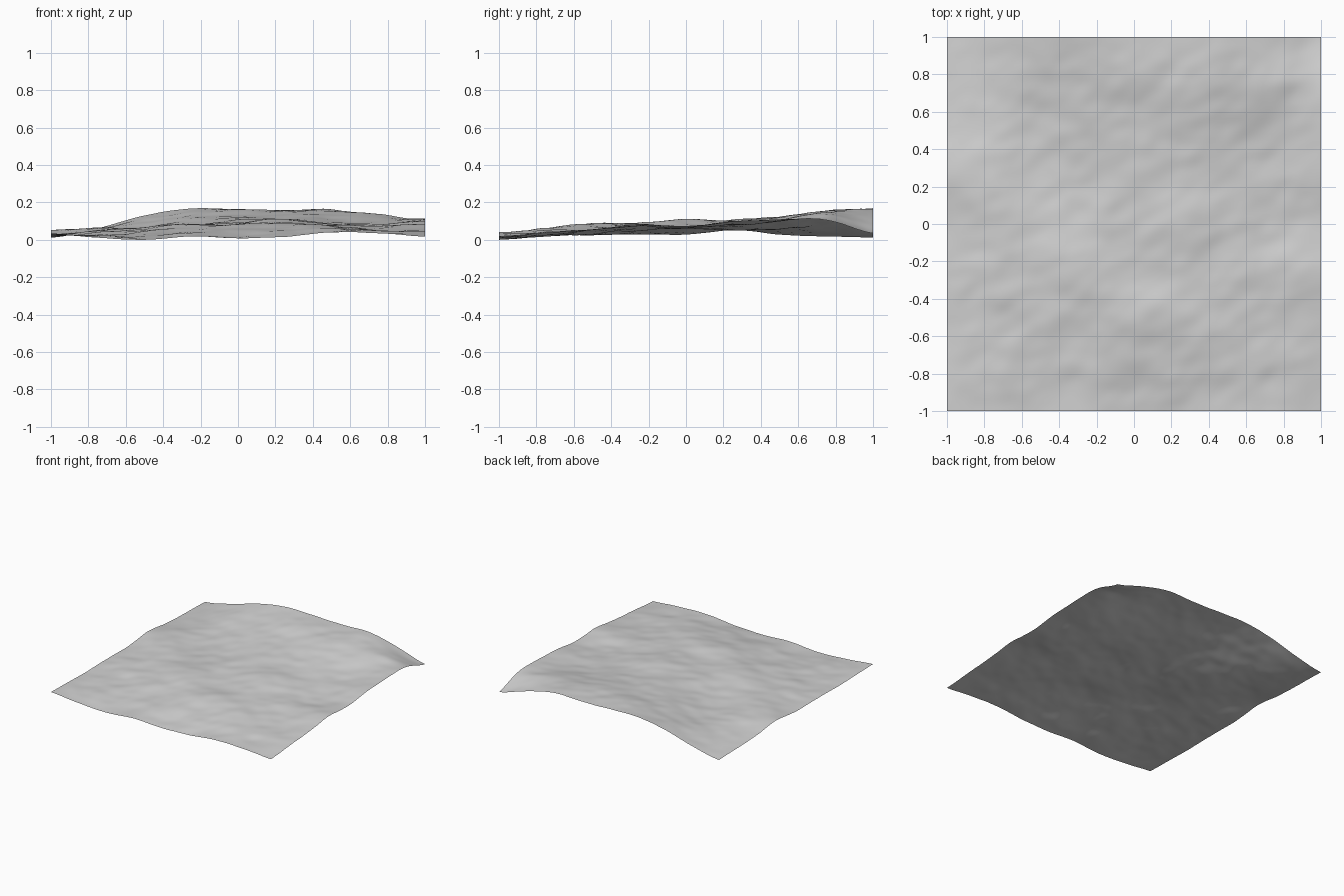
import bpy
from mathutils import Vector, noise

GRID = 96          # cells per side
STEP = 0.25        # spacing of the height control points

# Control heights in hundredths: rows run front to back, columns from -x to +x
HEIGHTS = [
    [4.5, 2, 1, 2.5, 1.5, 2.5, 4.8, 4.5, 2.5],
    [3.5, 3, 3, 4.5, 5.5, 6.5, 7, 5.5, 4.5],
    [3.5, 4, 5.5, 7, 9, 10, 8.5, 6.5, 6.5],
    [4, 6, 7, 9.5, 8, 9.5, 8.5, 8, 9],
    [3.5, 6.5, 7, 9, 10, 12, 9.5, 7, 8],
    [6, 7.5, 6.5, 8.5, 11, 11, 9.5, 9, 10.5],
    [3.5, 6, 7, 11, 12.5, 13, 12, 10.5, 12],
    [2.5, 6, 10, 14, 16, 16.5, 16, 14.5, 11.5],
    [1.8, 7, 14, 17.5, 17, 16.5, 17, 11.5, 4.5],
]


def spline(values, t):
    """Smooth curve through evenly spaced values."""
    last = len(values) - 1
    i = min(int(t), last - 1)
    f = t - i
    a, b, c, d = (values[max(0, min(last, i + k))] for k in (-1, 0, 1, 2))
    return b + f / 2 * (c - a + f * (2 * a - 5 * b + 4 * c - d
                                     + f * (3 * (b - c) + d - a)))


def ripple(x, y):
    """Small weathered bumps, slightly drawn out along one diagonal."""
    along, across = x * 0.85 + y * 0.5, y * 0.85 - x * 0.5
    total = 0
    for scale, size in ((3, 0.006), (6, 0.007), (11, 0.005)):
        point = Vector((along * scale * 0.8, across * scale * 1.1, scale + 0.4))
        total += size * noise.noise(point)
    return total


def height(x, y):
    column = [spline(row, (x + 1) / STEP) for row in HEIGHTS]
    base = spline(column, (y + 1) / STEP) / 100
    fade = 0.4 + 0.6 * min(1, (1 - max(abs(x), abs(y))) / 0.15)
    return base + ripple(x, y) * fade


cube = bpy.data.objects.get("Cube")
if cube:
    bpy.data.objects.remove(cube, do_unlink=True)

# Plain stone grey
stone = bpy.data.materials.new("stone_grey")
stone.use_nodes = True
colour = (0.64, 0.64, 0.64, 1)
stone.diffuse_color = colour
stone.node_tree.nodes["Principled BSDF"].inputs["Base Color"].default_value = colour

# Open terrain sheet, raised by the height rule
bpy.ops.mesh.primitive_grid_add(x_subdivisions=GRID, y_subdivisions=GRID, size=2)
ground = bpy.context.object
ground.name = "terrain_sheet"
for vertex in ground.data.vertices:
    vertex.co.z = height(vertex.co.x, vertex.co.y)
lowest = min(vertex.co.z for vertex in ground.data.vertices)
for vertex in ground.data.vertices:
    vertex.co.z -= lowest
ground.data.materials.append(stone)
bpy.ops.object.shade_smooth()
